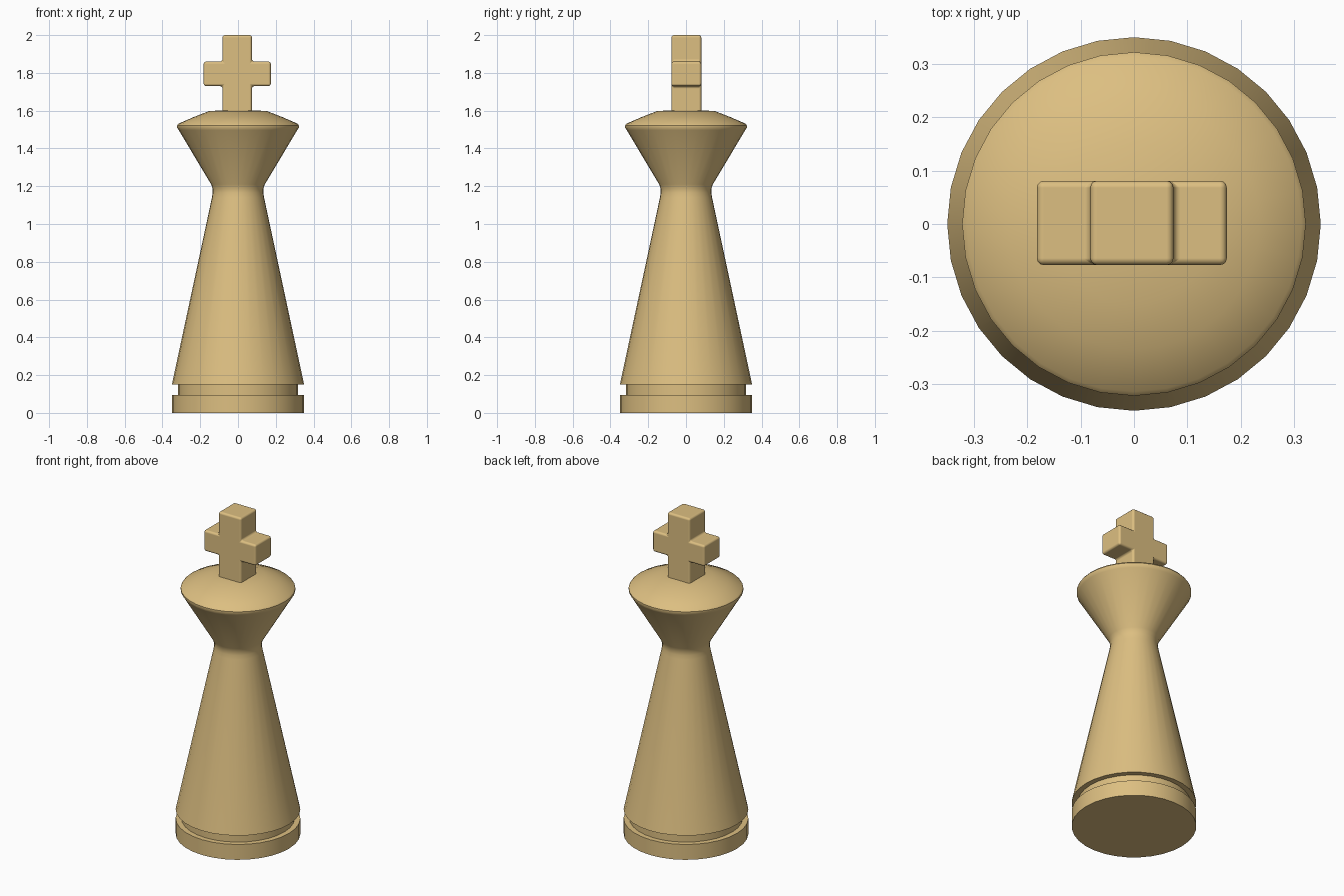
import bpy, bmesh, math

if "Cube" in bpy.data.objects:
    bpy.data.objects.remove(bpy.data.objects["Cube"])

mat = bpy.data.materials.new("pale_wood")
mat.diffuse_color = (0.72, 0.52, 0.22, 1)
mat.use_nodes = True
mat.node_tree.nodes["Principled BSDF"].inputs["Base Color"].default_value = mat.diffuse_color


def finish(name, bm):
    bmesh.ops.recalc_face_normals(bm, faces=bm.faces)
    mesh = bpy.data.meshes.new(name)
    bm.to_mesh(mesh)
    bm.free()
    mesh.materials.append(mat)
    obj = bpy.data.objects.new(name, mesh)
    bpy.context.collection.objects.link(obj)
    bpy.ops.object.select_all(action='DESELECT')
    obj.select_set(True)
    bpy.context.view_layer.objects.active = obj
    return obj


def smooth(angle):
    bpy.ops.object.shade_smooth_by_angle(angle=math.radians(angle))


# Turned body: (radius, height) profile spun around z
profile = [
    (0, 0), (0.35, 0), (0.35, 0.095),                      # foot
    (0.318, 0.095), (0.318, 0.15), (0.35, 0.15),           # groove
    (0.138, 1.14), (0.134, 1.165), (0.134, 1.185), (0.142, 1.21),  # neck
    (0.314, 1.497), (0.322, 1.51), (0.322, 1.522), (0.314, 1.532),  # rim
    (0.235, 1.566), (0.15, 1.599), (0, 1.602),             # crown
]
bm = bmesh.new()
verts = [bm.verts.new((r, 0, z)) for r, z in profile]
edges = [bm.edges.new(pair) for pair in zip(verts, verts[1:])]
bmesh.ops.spin(bm, geom=verts + edges, cent=(0, 0, 0), axis=(0, 0, 1),
               angle=math.tau, steps=32, use_duplicate=False)
bmesh.ops.remove_doubles(bm, verts=bm.verts, dist=0.0005)
finish("turned_body", bm)
smooth(35)

# Cross: plus-shaped outline extruded along y, then bevelled
cx, cy, w, arm, depth = -0.004, 0.002, 0.078, 0.178, 0.079
half = [(w, 1.57), (w, 1.73), (arm, 1.73), (arm, 1.86), (w, 1.86), (w, 2.0)]
outline = half + [(-x, z) for x, z in reversed(half)]
bm = bmesh.new()
face = bm.faces.new([bm.verts.new((cx + x, cy - depth, z)) for x, z in outline])
out = bmesh.ops.extrude_face_region(bm, geom=[face])
bmesh.ops.translate(bm, vec=(0, 2 * depth, 0),
                    verts=[g for g in out["geom"] if isinstance(g, bmesh.types.BMVert)])
cross = finish("top_cross", bm)
smooth(35)
bevel = cross.modifiers.new("rounded_edges", 'BEVEL')
bevel.width = 0.013
bevel.segments = 3
for poly in cross.data.polygons:
    poly.use_smooth = True
bevel.harden_normals = True
